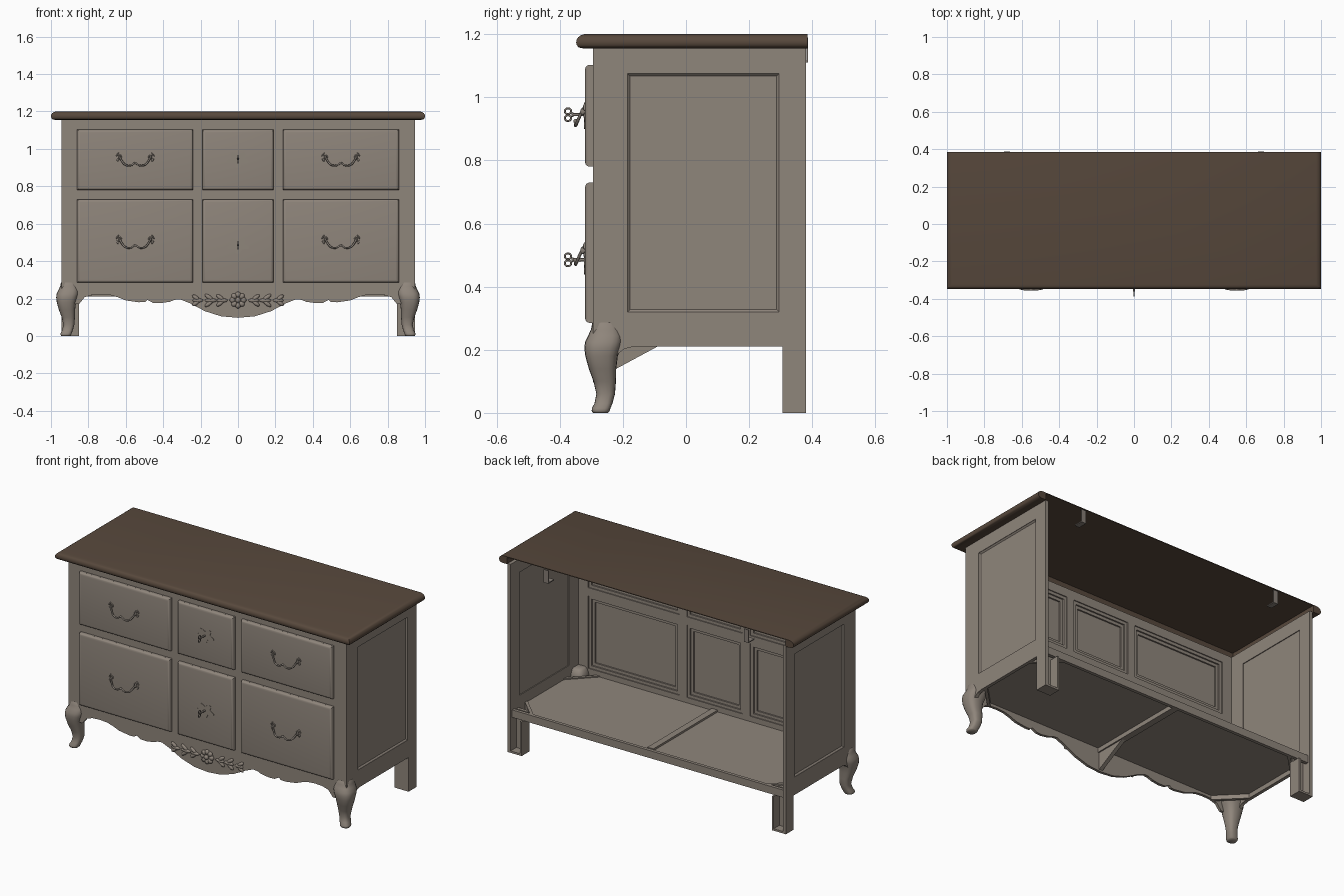
import bpy, bmesh, math
from mathutils import Matrix

if "Cube" in bpy.data.objects:
    bpy.data.objects.remove(bpy.data.objects["Cube"])


def material(name, rgb):
    m = bpy.data.materials.new(name)
    m.diffuse_color = (*rgb, 1)
    m.use_nodes = True
    m.node_tree.nodes["Principled BSDF"].inputs["Base Color"].default_value = m.diffuse_color
    return m


PAINT = material("taupe_paint", (0.275, 0.236, 0.199))
WOOD = material("brown_wood", (0.096, 0.065, 0.045))
METAL = material("pewter_metal", (0.235, 0.205, 0.178))


def finish(name, bm, mat, smooth=None):
    bmesh.ops.recalc_face_normals(bm, faces=bm.faces[:])
    me = bpy.data.meshes.new(name)
    bm.to_mesh(me)
    bm.free()
    me.materials.append(mat)
    ob = bpy.data.objects.new(name, me)
    bpy.context.collection.objects.link(ob)
    if smooth:
        bpy.ops.object.select_all(action='DESELECT')
        ob.select_set(True)
        bpy.context.view_layer.objects.active = ob
        bpy.ops.object.shade_smooth_by_angle(angle=math.radians(smooth))
    return ob


def loft(name, rings, mat, smooth=None, closed=True):
    """Skin equal-length rings and cap the ends; open rings get their two sides capped."""
    bm = bmesh.new()
    vs = [[bm.verts.new(p) for p in r] for r in rings]
    n = len(vs[0])
    for a, b in zip(vs, vs[1:]):
        for i in range(n if closed else n - 1):
            bm.faces.new((a[i], a[(i + 1) % n], b[(i + 1) % n], b[i]))
    bm.faces.new(vs[0])
    bm.faces.new(vs[-1])
    if not closed:
        bm.faces.new([v[0] for v in vs])
        bm.faces.new([v[-1] for v in vs])
        bm.faces.new((vs[0][0], vs[0][-1], vs[-1][-1], vs[-1][0]))
    return finish(name, bm, mat, smooth)


def prism(name, pts, axis, a, b, mat=PAINT):
    """Extrude a 2D outline from a to b along x, y or z."""
    place = {'x': lambda p, t: (t, p[0], p[1]),
             'y': lambda p, t: (p[0], t, p[1]),
             'z': lambda p, t: (p[0], p[1], t)}[axis]
    return loft(name, [[place(p, t) for p in pts] for t in (a, b)], mat)


def box(name, x0, x1, y0, y1, z0, z1, mat=PAINT):
    return prism(name, [(x0, y0), (x1, y0), (x1, y1), (x0, y1)], 'z', z0, z1, mat)


def frame(name, o, i, y0, y1):
    """Rectangular ring in the front plane: o, i = (x0, x1, z0, z1)."""
    box(name + "_left", o[0], i[0], y0, y1, o[2], o[3])
    box(name + "_right", i[1], o[1], y0, y1, o[2], o[3])
    box(name + "_bottom", i[0], i[1], y0, y1, o[2], i[2])
    box(name + "_top", i[0], i[1], y0, y1, i[3], o[3])


def blobs(name, items, mat):
    """Squashed spheres: (x, y, z, rx, ry, rz, angle in the front plane)."""
    bm = bmesh.new()
    for x, y, z, rx, ry, rz, ang in items:
        mtx = (Matrix.Translation((x, y, z)) @ Matrix.Rotation(ang, 4, 'Y')
               @ Matrix.Diagonal((rx, ry, rz, 1)))
        bmesh.ops.create_uvsphere(bm, u_segments=12, v_segments=8, radius=1, matrix=mtx)
    return finish(name, bm, mat, 60)


def tube(name, pts, r, mat, closed=False):
    cu = bpy.data.curves.new(name, 'CURVE')
    cu.dimensions = '3D'
    cu.bevel_depth, cu.bevel_resolution, cu.use_fill_caps = r, 2, True
    cu.resolution_u = 5
    sp = cu.splines.new('BEZIER')
    sp.bezier_points.add(len(pts) - 1)
    for bp, p in zip(sp.bezier_points, pts):
        bp.co = p
        bp.handle_left_type = bp.handle_right_type = 'AUTO'
    sp.use_cyclic_u = closed
    cu.materials.append(mat)
    bpy.context.collection.objects.link(bpy.data.objects.new(name, cu))


# table top: thin sheet with a rounded moulding on front and sides, open at the back
rings = []
for z, d in [(1.196, .054), (1.155, .054), (1.155, .022), (1.158, .008), (1.165, .002), (1.173, 0),
             (1.182, .001), (1.19, .006), (1.196, .014), (1.2, .026)]:
    rings.append([(-1 + d, .385, z), (-1 + d, -.348 + d, z), (1 - d, -.348 + d, z), (1 - d, .385, z)])
loft("table_top", rings, WOOD, 50, closed=False)

# hollow drawer fronts standing in the front frame
F, B = -.295, -.279
cols = [(-.86, -.24), (-.19, .19), (.24, .86)]
rows = [(.285, .73), (.78, 1.103)]
xb, zb = [-.945, -.215, .215, .945], [.285, .755, 1.157]
for ci, (x0, x1) in enumerate(cols):
    for ri, (z0, z1) in enumerate(rows):
        tag = f"{ci}_{ri}"
        rects = [(x0 + d, x1 - d, z0 + d, z1 - d) for d in (0, .018, .036)]
        # outer shell with a rounded edge
        loft("drawer_front_" + tag,
             [[(x0 + d, y, z0 + d), (x1 - d, y, z0 + d), (x1 - d, y, z1 - d), (x0 + d, y, z1 - d)]
              for y, d in [(-.303, 0), (-.31, .001), (-.315, .004), (-.3185, .009), (-.32, .016)]],
             PAINT, 30)
        frame("front_frame_" + tag, (xb[ci], xb[ci + 1], zb[ri], zb[ri + 1]), rects[0], F, B)
        frame("drawer_outer_rim_" + tag, rects[0], rects[1], -.304, -.285)
        frame("drawer_inner_rim_" + tag, rects[1], rects[2], -.304, -.294)

# scalloped apron
half = [(0, .097), (.09, .105), (.176, .132), (.22, .155), (.256, .174), (.31, .196), (.34, .193),
        (.363, .183), (.416, .175), (.455, .177), (.485, .193), (.497, .181), (.53, .18), (.6, .19),
        (.64, .206), (.68, .218), (.73, .222), (.78, .219), (.82, .207), (.85, .17), (.92, .17), (.92, .285)]
outline = half + [(-x, z) for x, z in reversed(half[1:])]
prism("apron", outline, 'y', F, B)

# sides, legs and corner braces, mirrored left and right
for s, side in ((-1, "left"), (1, "right")):
    a, b = s * .925, s * .945
    lo, hi = sorted((a, b))
    prism(f"side_bottom_rail_{side}",
          [(F, .17), (-.225, .17), (-.217, .186), (-.195, .203), (-.165, .21), (.38, .21),
           (.38, .32), (F, .32)], 'x', a, b)
    box(f"side_top_rail_{side}", lo, hi, F, .38, 1.075, 1.157)
    box(f"side_front_stile_{side}", lo, hi, F, -.185, .32, 1.075)
    box(f"side_back_stile_{side}", lo, hi, .295, .38, .32, 1.075)
    # panel set into the side frame with a narrow moulding
    loft(f"side_panel_{side}",
         [[(s * x, -.185 + d, .32 + d), (s * x, .295 - d, .32 + d),
           (s * x, .295 - d, 1.075 - d), (s * x, -.185 + d, 1.075 - d)]
          for x, d in [(.93, 0), (.943, 0), (.935, .008)]], PAINT)

    # cabriole front leg: height, outer and inner offset from the corner
    rings = []
    for z, o, i in [(0, 0, -.048), (.006, .004, -.053), (.015, .003, -.056), (.03, -.005, -.062),
                    (.06, -.011, -.07), (.1, -.002, -.073), (.14, .013, -.074), (.18, .024, -.079),
                    (.205, .027, -.088), (.225, .025, -.094), (.245, .015, -.095), (.265, .006, -.09),
                    (.285, .002, -.08), (.292, -.006, -.07)]:
        c, r = (o + i) / 2, (o - i) / 2
        ring = []
        for k in range(20):
            t = 2 * math.pi * k / 20
            u, v = (math.copysign(abs(f) ** .75, f) for f in (math.cos(t), math.sin(t)))
            ring.append((s * (.945 + c + r * u), F - c - r * v, z))
        rings.append(ring)
    loft(f"front_leg_{side}", rings, PAINT, 60)

    # hollow back leg made of boards and a foot plate
    x0, x1 = sorted((s * .85, s * .945))
    box(f"back_leg_front_board_{side}", x0, x1, .305, .325, 0, .25)
    p, q = sorted((s * .925, s * .945))
    box(f"back_leg_side_board_{side}", p, q, .305, .38, 0, .21)
    p, q = sorted((s * .85, s * .862))
    box(f"back_leg_inner_board_{side}", p, q, .305, .38, 0, .21)
    box(f"back_leg_foot_{side}", x0, x1, .305, .38, 0, .012)

    # diagonal corner braces
    for e, yc, where in ((1, -.279, "front"), (-1, .36, "back")):
        prism(f"corner_brace_{where}_{side}",
              [(s * .925, yc + e * .12), (s * .925, yc + e * .145), (s * .78, yc), (s * .805, yc)],
              'z', .212, .258)

    # metal brackets under the back edge of the top
    box(f"bracket_plate_{side}", s * .68 - .016, s * .68 + .016, .382, .387, 1.11, 1.19, METAL)
    box(f"bracket_arm_{side}", s * .68 - .016, s * .68 + .016, .33, .385, 1.11, 1.116, METAL)

# bottom board with clipped corners, back rail, centre bar and gusset
prism("bottom_board", [(-.79, -.279), (.79, -.279), (.925, -.144), (.925, .225), (.79, .36),
                       (-.79, .36), (-.925, .225), (-.925, -.144)], 'z', .238, .252)
box("back_rail", -.925, .925, .345, .365, .212, .258)
box("centre_bar", -.02, .02, -.279, .345, .212, .264)
prism("centre_gusset", [(-.28, .108), (-.28, .24), (-.035, .24)], 'x', -.012, .012)

# drop handles on the wide drawers
for s, side in ((-1, "left"), (1, "right")):
    for zc, row in ((.945, "upper"), (.505, "lower")):
        xc = s * .55
        path = [(-.085, -.325, .02), (-.072, -.338, -.008), (-.05, -.348, -.031), (-.022, -.35, -.033),
                (0, -.35, -.02), (.022, -.35, -.033), (.05, -.348, -.031), (.072, -.338, -.008),
                (.085, -.325, .02)]
        tube(f"handle_bail_{side}_{row}", [(xc + x, y, zc + z) for x, y, z in path], .005, METAL)
        leaves = [(xc, -.35, zc - .021, .007, .007, .007, 0)]
        for m in (-1, 1):
            leaves += [(xc + m * .084, -.325, zc + .01, .006, .01, .012, 0),
                       (xc + m * .095, -.321, zc + .024, .004, .005, .013, -m * .6),
                       (xc + m * .076, -.321, zc + .018, .004, .004, .01, m * .6),
                       (xc + m * .094, -.321, zc - .004, .005, .004, .01, m * .5)]
        blobs(f"handle_leaves_{side}_{row}", leaves, METAL)

# keys and thin escutcheons on the middle drawers
for zc, row in ((.945, "upper"), (.485, "lower")):
    plate = []
    for k in range(36):
        t = 2 * math.pi * k / 36
        r = .04 + .011 * math.cos(5 * (t + math.pi / 2))
        plate.append((1.25 * r * math.cos(t), zc + r * math.sin(t) * .9))
    prism(f"escutcheon_{row}", plate, 'y', -.3225, -.318, PAINT)
    tube(f"key_shaft_{row}", [(0, -.315, zc), (0, -.34, zc), (0, -.362, zc)], .005, METAL)
    for d in (-.011, .011):
        tube(f"key_bow_{row}", [(0, -.374 + .01 * math.cos(k * math.pi / 4),
                                 zc + d + .009 * math.sin(k * math.pi / 4)) for k in range(8)],
             .003, METAL, True)
    blobs(f"key_collar_{row}", [(0, -.336, zc, .006, .004, .007, 0), (0, -.359, zc, .005, .004, .008, 0)], METAL)

# carved rosette and leaf sprays on the apron
carving = [(0, -.307, .192, .014, .012, .014, 0), (0, -.295, .192, .04, .009, .04, 0)]
for k in range(8):
    t = k * math.pi / 4
    carving.append((.029 * math.cos(t), -.299, .192 + .029 * math.sin(t), .016, .011, .014, -t))
for m in (-1, 1):
    for x, size in ((.085, 1), (.145, 1.1), (.215, .95)):
        carving.append((m * x, -.296, .19, .03 * size, .01, .011, 0))
        for v in (-1, 1):
            carving.append((m * (x + .01), -.296, .19 + v * .015 * size,
                            .025 * size, .01, .011, -m * v * .65))
blobs("apron_carving", carving, PAINT)
